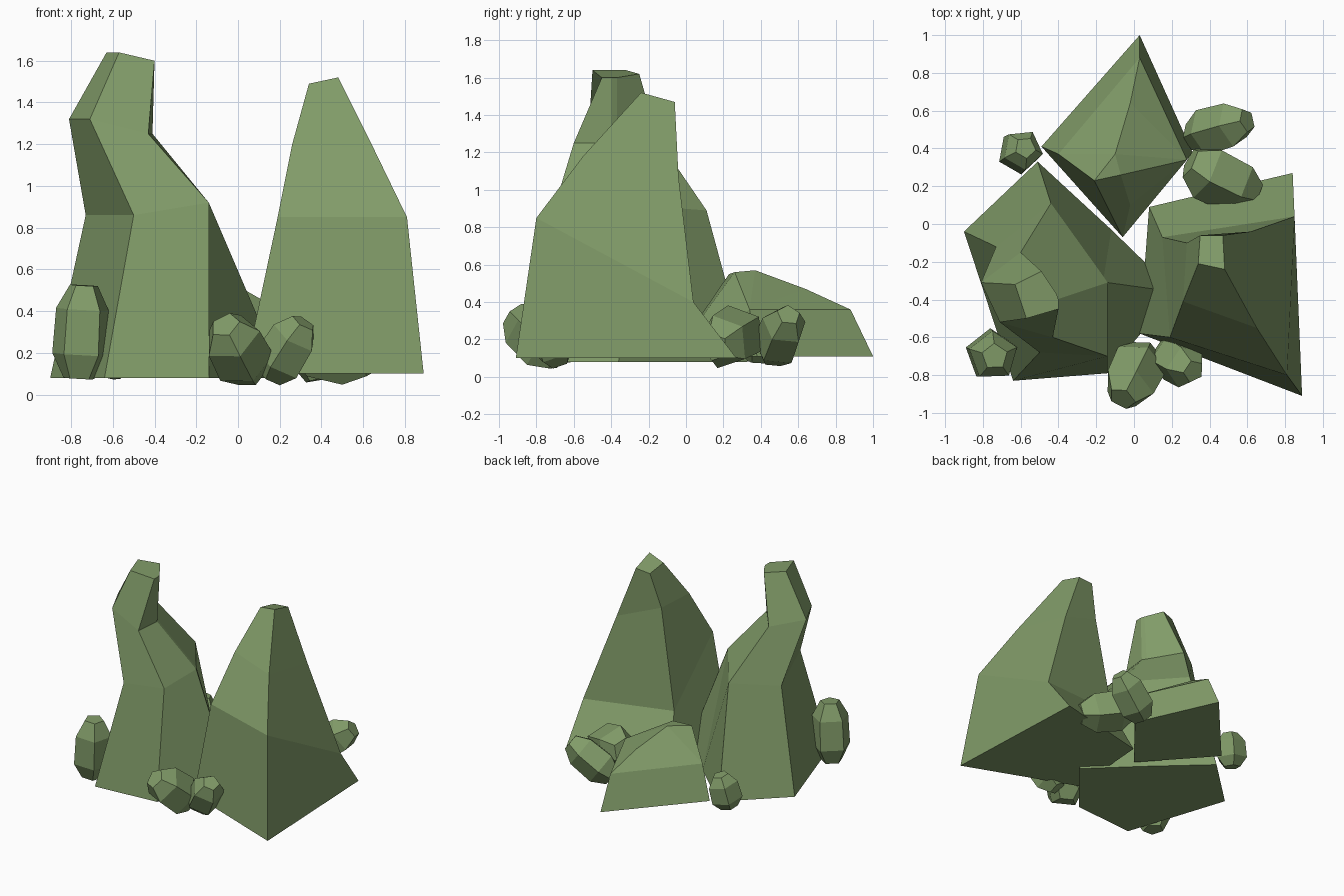
import bpy, bmesh, math
from mathutils import Vector

if "Cube" in bpy.data.objects:
    bpy.data.objects.remove(bpy.data.objects["Cube"])

mat = bpy.data.materials.new("mossy_stone")
mat.diffuse_color = (0.22, 0.33, 0.14, 1)
mat.use_nodes = True
mat.node_tree.nodes["Principled BSDF"].inputs["Base Color"].default_value = mat.diffuse_color


def finish(name, bm):
    bmesh.ops.recalc_face_normals(bm, faces=bm.faces)
    me = bpy.data.meshes.new(name)
    bm.to_mesh(me)
    bm.free()
    me.materials.append(mat)
    ob = bpy.data.objects.new(name, me)
    bpy.context.collection.objects.link(ob)
    return ob


def loft(name, rings):
    bm = bmesh.new()
    vs = [[bm.verts.new(p) for p in r] for r in rings]
    n = len(vs[0])
    for lo, hi in zip(vs, vs[1:]):
        for i in range(n):
            j = (i + 1) % n
            bm.faces.new((lo[i], lo[j], hi[j], hi[i]))
    bm.faces.new(vs[0][::-1])
    bm.faces.new(vs[-1])
    return finish(name, bm)


def hull(name, pts):
    bm = bmesh.new()
    for p in pts:
        bm.verts.new(p)
    bmesh.ops.convex_hull(bm, input=bm.verts)
    loose = [v for v in bm.verts if not v.link_faces]
    bmesh.ops.delete(bm, geom=loose, context='VERTS')
    bmesh.ops.dissolve_limit(bm, angle_limit=math.radians(4), verts=bm.verts, edges=bm.edges)
    return finish(name, bm)


def pebble(name, a, b, r, turn):
    # five-sided stone with tapered ends
    a, b = Vector(a), Vector(b)
    q = (b - a).to_track_quat('Z', 'Y')
    rings = []
    for t, s in ((-0.12, 0.55), (0.2, 1.0), (0.8, 0.95), (1.12, 0.5)):
        c = a.lerp(b, t)
        rings.append([c + q @ Vector((math.cos(k) * r * s, math.sin(k) * r * s, 0))
                      for k in (turn + i * math.tau / 5 for i in range(5))])
    return loft(name, rings)


# Right pyramid-like rock
loft("right_rock", [
    [(.89, -.91, .10), (.84, .27, .10), (.08, .09, .10), (.03, -.58, .10)],
    [(.81, -.80, .85), (.85, .04, .40), (.15, -.07, .45), (.19, -.60, .85)],
    [(.65, -.55, 1.18), (.62, -.04, 1.07), (.28, -.10, 1.20), (.26, -.41, 1.20)],
    [(.48, -.24, 1.52), (.47, -.06, 1.47), (.35, -.06, 1.46), (.34, -.21, 1.49)]])

# Left tall bent rock
loft("left_rock", [
    [(-.64, -.83, .08), (-.14, -.79, .08), (.22, -.36, .08),
     (-.12, -.03, .08), (-.51, .33, .08), (-.90, -.04, .08)],
    [(-.50, -.68, .86), (-.14, -.70, .92), (-.14, -.31, .92),
     (-.16, -.28, .92), (-.44, .11, .89), (-.73, -.12, .86)],
    [(-.71, -.52, 1.32), (-.43, -.60, 1.25), (-.41, -.40, 1.25),
     (-.43, -.37, 1.25), (-.60, -.15, 1.27), (-.81, -.31, 1.32)],
    [(-.57, -.50, 1.64), (-.40, -.45, 1.60), (-.40, -.40, 1.60),
     (-.41, -.37, 1.60), (-.49, -.25, 1.62), (-.63, -.32, 1.64)]])

# Low back rock
hull("back_rock", [
    (.03, 1.0, .11), (-.49, .41, .11), (.31, .38, .11), (-.06, -.07, .11),
    (.03, .88, .36), (-.02, .64, .47), (-.10, .37, .57), (-.21, .23, .55),
    (-.07, .26, .56), (-.40, .37, .36), (.28, .34, .36), (-.02, .10, .34)])

# Small stones around the base
for name, a, b, r, turn in (
        ("front_stone", (.05, -.70, .12), (-.05, -.90, .31), .15, .3),
        ("front_right_stone", (.17, -.69, .11), (.30, -.77, .32), .125, .9),
        ("back_right_stone_outer", (.33, .47, .13), (.57, .54, .31), .13, .2),
        ("back_right_stone_inner", (.33, .31, .25), (.61, .17, .17), .16, .6),
        ("left_stone", (-.76, -.69, .12), (-.74, -.70, .48), .14, .5),
        ("back_left_stone", (-.62, .37, .11), (-.58, .40, .31), .115, .1)):
    pebble(name, a, b, r, turn)
